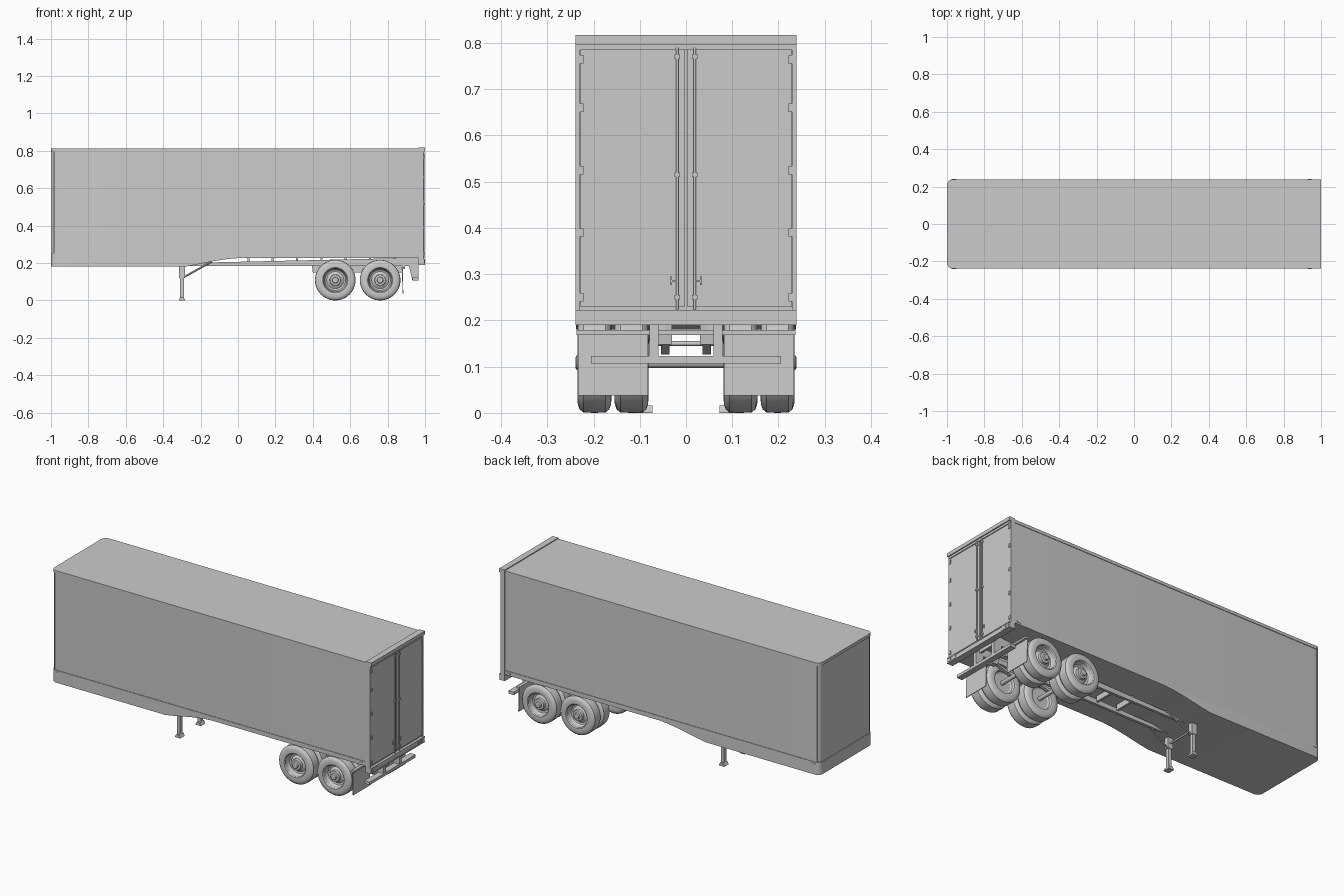
import bpy, bmesh, math
from mathutils import Vector

if "Cube" in bpy.data.objects:
    bpy.data.objects.remove(bpy.data.objects["Cube"])


def finish(name, bm, smooth=None):
    bmesh.ops.recalc_face_normals(bm, faces=bm.faces)
    me = bpy.data.meshes.new(name)
    bm.to_mesh(me)
    bm.free()
    ob = bpy.data.objects.new(name, me)
    bpy.context.collection.objects.link(ob)
    if smooth:
        bpy.context.view_layer.objects.active = ob
        ob.select_set(True)
        bpy.ops.object.shade_smooth_by_angle(angle=math.radians(smooth))
        ob.select_set(False)
    return ob


def boxes(name, ranges, mirror=False):
    """One object from boxes (x0,x1,y0,y1,z0,z1), optionally mirrored in y."""
    bm = bmesh.new()
    for x0, x1, y0, y1, z0, z1 in ranges:
        for s in ((1, -1) if mirror else (1,)):
            vs = bmesh.ops.create_cube(bm, size=1)['verts']
            for v in vs:
                v.co = Vector((x0 + (v.co.x + .5) * (x1 - x0),
                               s * (y0 + (v.co.y + .5) * (y1 - y0)),
                               z0 + (v.co.z + .5) * (z1 - z0)))
    return finish(name, bm)


def extrude(name, profile, spans, round_front=0):
    """Extrude an xz profile across y spans; can round the vertical front edges."""
    bm = bmesh.new()
    for y0, y1 in spans:
        f = bm.faces.new([bm.verts.new((x, y0, z)) for x, z in profile])
        r = bmesh.ops.extrude_face_region(bm, geom=[f])
        bmesh.ops.translate(bm, vec=(0, y1 - y0, 0),
                            verts=[g for g in r['geom'] if isinstance(g, bmesh.types.BMVert)])
    if round_front:
        # join the sides across, then bevel the front corners
        xm = min(p[0] for p in profile)
        es = [e for e in bm.edges if all(abs(v.co.x - xm) < 1e-5 for v in e.verts)
              and abs(e.verts[0].co.y - e.verts[1].co.y) < 1e-5]
        bmesh.ops.bevel(bm, geom=es, offset=round_front, segments=6, profile=.5, affect='EDGES')
    return finish(name, bm, 30 if round_front else None)


def lathe(name, profile, x, z, s, steps=48):
    """Spin (radius, y) points around a y axis through (x, z)."""
    bm = bmesh.new()
    vs = [bm.verts.new((x + r, s * y, z)) for r, y in profile]
    es = [bm.edges.new(p) for p in zip(vs, vs[1:])]
    bmesh.ops.spin(bm, geom=vs + es, cent=(x, 0, z), axis=(0, 1, 0),
                   angle=math.tau, steps=steps, use_duplicate=False)
    bmesh.ops.remove_doubles(bm, verts=bm.verts, dist=1e-5)
    return finish(name, bm, 32)


def rods(name, pairs, radius, sides=12):
    bm = bmesh.new()
    for a, b in pairs:
        a, b = Vector(a), Vector(b)
        m = (b - a).to_track_quat('Z', 'Y').to_matrix().to_4x4()
        m.translation = (a + b) / 2
        bmesh.ops.create_cone(bm, cap_ends=True, segments=sides, radius1=radius,
                              radius2=radius, depth=(b - a).length, matrix=m)
    return finish(name, bm, 40)


# Cargo box: panels, stepped lower skirt and roof with rail
def rect(x0, x1, z0, z1):
    return [(x0, z0), (x1, z0), (x1, z1), (x0, z1)]


extrude("cargo_panels", rect(-.996, .985, .24, .80), [(-.2345, .2345)], .03)
extrude("lower_skirt", [(-1, .18), (-.29, .18), (-.24, .188), (-.13, .21), (-.05, .222), (0, .226),
                        (.985, .226), (.985, .25), (-1, .25)], [(-.2375, .2375)], .03)
extrude("roof_rail", rect(-1, .985, .795, .812), [(-.2375, .2375)], .03)
boxes("front_corner_trim", [(-.984, -.98, .2335, .237, .25, .795)], True)
boxes("corner_marker_lights", [(-.975, -.95, .236, .2395, .235, .242),
                               (.93, .95, .236, .2395, .235, .242)], True)

# Rear door frame
boxes("rear_header", [(.965, 1, -.239, .239, .797, .817), (.975, .994, -.237, .237, .785, .799)])
boxes("rear_posts", [(.965, .991, .229, .239, .19, .80)], True)
boxes("rear_sill", [(.965, .997, -.239, .239, .19, .222)])
boxes("sill_lip", [(.98, 1, -.239, .239, .216, .222), (.98, 1, -.239, .239, .19, .195)])
boxes("tail_lights", [(.99, 1, .176, .192, .196, .215), (.99, 1, .194, .21, .196, .215),
                      (.99, 1, .212, .228, .196, .215)], True)

# Doors with lock rods, brackets, hinges and handles
boxes("rear_doors", [(.975, .989, .003, .228, .229, .785)], True)
boxes("door_seal", [(.975, .985, -.229, .229, .222, .79)])
rods("lock_rods", [((.994, s * .019, .224), (.994, s * .019, .79)) for s in (1, -1)], .003)
boxes("rod_brackets", [(.987, .999, .013, .025, z - .005, z + .005) for z in (.25, .515, .77)], True)
boxes("door_hinges", [(.986, .994, .222, .235, z - .009, z + .009) for z in (.25, .39, .525, .66, .765)], True)
boxes("door_handles", [(.988, .996, .019, .034, .283, .287), (.988, .994, .030, .035, .277, .295)], True)

# Chassis rails, cross members and bogie
extrude("chassis_rails", [(-.28, .183), (.96, .183), (.96, .228), (-.28, .2)], [(.06, .075), (-.075, -.06)])
boxes("cross_members", [(x, x + .012, -.06, .06, .195, .228)
                        for x in (.05, .18, .31, .44, .57, .70, .83, .93)])
boxes("bogie_rails", [(.40, .885, .045, .06, .168, .195)], True)
extrude("spring_hangers", [(.395, .19), (.44, .19), (.43, .15), (.40, .15)], [(.03, .06), (-.06, -.03)])
extrude("centre_hangers", [(.605, .19), (.675, .19), (.66, .148), (.62, .148)], [(.03, .06), (-.06, -.03)])
extrude("rear_hangers", [(.84, .19), (.885, .19), (.88, .148), (.85, .148)], [(.03, .06), (-.06, -.03)])
for i, x in enumerate((.52, .76)):
    extrude(f"leaf_springs_{i + 1}", [(x - .11, .16), (x, .126), (x + .11, .16), (x + .11, .168),
                                      (x, .14), (x - .11, .168)], [(.036, .054), (-.054, -.036)])

# Axles and dual wheels
TYRE = [(.066, 0), (.072, -.001), (.090, 0), (.101, .004), (.1075, .012),
        (.1085, .036), (.1075, .060), (.101, .068), (.090, .072), (.072, .073), (.066, .072)]
for i, x in enumerate((.52, .76)):
    rods(f"axle_{i + 1}", [((x, -.2, .1085), (x, .2, .1085))], .011, 20)
    for side, s in (("left", 1), ("right", -1)):
        lathe(f"inner_tyre_{side}_{i + 1}", [(r, y + .082) for r, y in TYRE], x, .1085, s)
        lathe(f"outer_tyre_{side}_{i + 1}", [(r, y + .162) for r, y in TYRE], x, .1085, s)
        lathe(f"inner_rim_{side}_{i + 1}", [(.067, .082), (.063, .084), (.06, .10), (.052, .105),
                                            (.0001, .105)], x, .1085, s)
        lathe(f"outer_rim_{side}_{i + 1}",
              [(.067, .15), (.06, .162), (.06, .215), (.063, .231), (.067, .235)], x, .1085, s)
        lathe(f"hub_{side}_{i + 1}",
              [(.06, .215), (.055, .203), (.046, .2), (.034, .208), (.03, .21), (.029, .226),
               (.017, .228), (.015, .237), (.012, .239), (.0001, .239)], x, .1085, s)

# Mudflaps on their bar
boxes("mudflap_bar", [(.874, .892, -.237, .237, .168, .179)])
boxes("mudflap_brackets", [(.876, .89, .06, .075, .168, .2)], True)
extrude("mudflaps", [(.876, .178), (.88, .178), (.884, .038), (.88, .038)], [(.082, .234), (-.234, -.082)])

# Underride guard
extrude("guard_uprights", [(.905, .226), (.965, .226), (.965, .108), (.932, .108)],
        [(.06, .079), (-.079, -.06)])
boxes("guard_bar", [(.932, .966, -.205, .205, .107, .123)])

# Landing gear
boxes("landing_gear_tubes", [(-.315, -.284, .078, .106, .12, .185)], True)
boxes("landing_gear_legs", [(-.309, -.290, .082, .102, .012, .125)], True)
extrude("landing_gear_feet", [(-.316, 0), (-.283, 0), (-.283, .004), (-.29, .016),
                              (-.309, .016), (-.316, .004)], [(.072, .112), (-.112, -.072)])
rods("landing_gear_braces", [((-.288, s * .09, .125), (-.14, s * .075, .208)) for s in (1, -1)], .005, 8)
rods("landing_gear_cross_shaft", [((-.30, -.09, .15), (-.30, .09, .15))], .005, 12)
